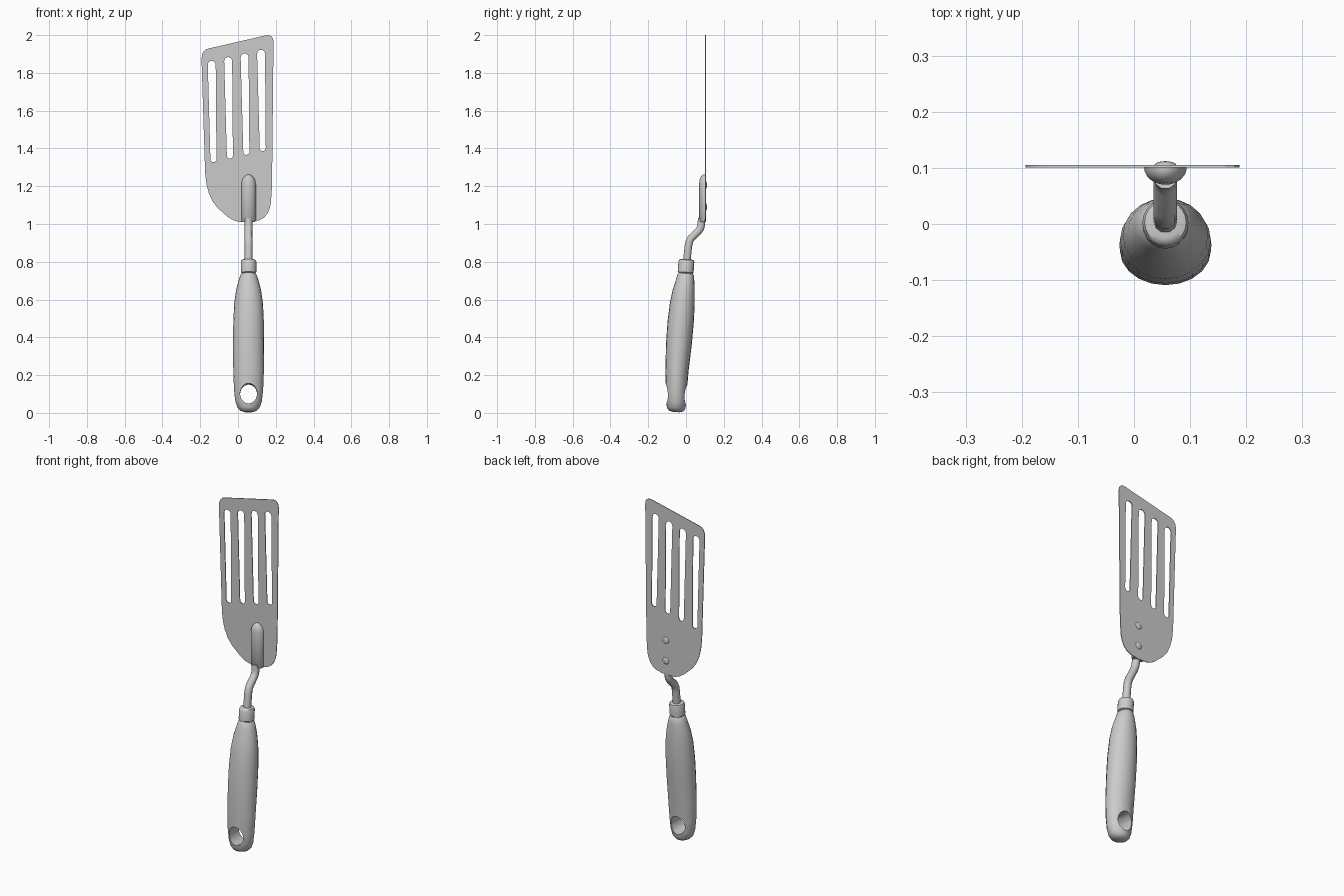
import bpy, bmesh, math

if "Cube" in bpy.data.objects:
    bpy.data.objects.remove(bpy.data.objects["Cube"])

CX = 0.056  # x of the handle axis


def finish(ob, angle=40):
    bpy.ops.object.select_all(action='DESELECT')
    ob.select_set(True)
    bpy.context.view_layer.objects.active = ob
    if ob.type == 'CURVE':
        bpy.ops.object.convert(target='MESH')
        ob = bpy.context.object
    bpy.ops.object.shade_smooth_by_angle(angle=math.radians(angle))
    return ob


def loft(name, rings, n=20, half=False, tilt=0.0):
    """Skin elliptical rings (z, y centre, x radius, y radius); half keeps the front side only."""
    bm = bmesh.new()
    loops = []
    for z, yc, rx, ry in rings:
        loop = []
        for i in range(n):
            a = math.pi + math.pi * i / (n - 1) if half else 2 * math.pi * i / n
            dy = ry * math.sin(a)
            loop.append(bm.verts.new((CX + rx * math.cos(a), yc + dy, z - tilt * dy)))
        loops.append(loop)
    for a, b in zip(loops, loops[1:]):
        for i in range(n):
            j = (i + 1) % n
            bm.faces.new((a[i], a[j], b[j], b[i]))
    bm.faces.new(loops[0])
    bm.faces.new(loops[-1])
    bmesh.ops.recalc_face_normals(bm, faces=bm.faces)
    me = bpy.data.meshes.new(name)
    bm.to_mesh(me)
    bm.free()
    ob = bpy.data.objects.new(name, me)
    bpy.context.collection.objects.link(ob)
    return ob


def add_spline(cu, pts, cyclic):
    sp = cu.splines.new('POLY')
    sp.points.add(len(pts) - 1)
    for p, co in zip(sp.points, pts):
        p.co = (*co, 1)
    sp.use_cyclic_u = cyclic


def slot(xt, zt, xb, zb, rt=0.021, rb=0.016, n=8):
    """Tapered round-ended slot from its top tip to its bottom tip."""
    arc = [math.pi * i / n for i in range(n + 1)]
    top = [(xt + rt * math.cos(a), zt - rt + rt * math.sin(a), 0) for a in arc]
    bot = [(xb - rb * math.cos(a), zb + rb - rb * math.sin(a), 0) for a in arc]
    return top + bot


# Blade: flat outline with four slots
outline = [(-.193, 1.87), (-.191, 1.895), (-.183, 1.912), (-.172, 1.923), (-.156, 1.929),
           (.145, 1.998), (.163, 2.0), (.178, 1.993), (.186, 1.981), (.188, 1.962),
           (.180, 1.20), (.174, 1.11), (.167, 1.08), (.156, 1.055), (.138, 1.034), (.114, 1.02),
           (.06, 1.01), (0, 1.012), (-.028, 1.021), (-.055, 1.038), (-.108, 1.085),
           (-.135, 1.12), (-.155, 1.165), (-.167, 1.21), (-.174, 1.27)]
cu = bpy.data.curves.new("blade", 'CURVE')
cu.dimensions = '2D'
cu.fill_mode = 'BOTH'
cu.extrude = 0.002
add_spline(cu, [(x, z, 0) for x, z in outline], True)
for i in range(4):
    x, dz = -.139 + .087 * i, .0195 * i
    add_spline(cu, slot(x, 1.864 + dz, x + .009, 1.327 + dz), True)
blade = bpy.data.objects.new("blade", cu)
blade.rotation_euler = (math.pi / 2, 0, 0)
blade.location = (0, 0.103, 0)
bpy.context.collection.objects.link(blade)
finish(blade, 30)

# Bent rod between handle and blade
cu = bpy.data.curves.new("rod", 'CURVE')
cu.dimensions = '3D'
cu.bevel_depth = 0.021
cu.bevel_resolution = 3
cu.use_fill_caps = True
add_spline(cu, [(CX, y, z) for y, z in
                [(.002, .78), (.012, .88), (.017, .905), (.027, .925), (.066, .962),
                 (.076, .977), (.081, .995), (.083, 1.03)]], False)
rod = bpy.data.objects.new("rod", cu)
bpy.context.collection.objects.link(rod)
finish(rod, 60)

# Mounting tab in front of the blade
finish(loft("mounting_tab", [(1.01, .101, .034, .026), (1.016, .101, .038, .031),
                             (1.215, .101, .038, .031), (1.238, .101, .032, .028),
                             (1.253, .101, .021, .021), (1.262, .101, .006, .009)],
            n=13, half=True), 50)

# Rivets on the back of the blade
for i, z in enumerate((1.09, 1.207)):
    bpy.ops.mesh.primitive_uv_sphere_add(segments=16, ring_count=8, location=(CX, .104, z))
    rivet = bpy.context.object
    rivet.name = f"rivet_{i + 1}"
    rivet.scale = (.02, .008, .02)
    finish(rivet, 60)

# Collar
finish(loft("collar", [(.72, -.003, .037, .038), (.742, -.002, .037, .038), (.745, -.002, .041, .042),
                       (.80, .002, .041, .042), (.810, .003, .037, .038), (.813, .003, .027, .028)],
            tilt=.06), 50)

# Grip: z, front y, back y, half width
grip_profile = [(.738, -.040, .036, .037), (.731, -.045, .041, .043), (.70, -.054, .044, .053),
                (.65, -.070, .046, .066), (.58, -.085, .046, .076), (.48, -.098, .041, .081),
                (.36, -.106, .030, .082), (.22, -.109, .013, .081), (.12, -.108, .005, .077),
                (.06, -.105, .001, .070), (.027, -.101, -.003, .058), (.011, -.092, -.012, .042),
                (.004, -.07, -.035, .022)]
grip = loft("grip", [(z, (a + b) / 2, w, (b - a) / 2) for z, a, b, w in grip_profile], tilt=.06)

# Hanging hole through the grip
bpy.ops.mesh.primitive_cylinder_add(vertices=24, radius=1, depth=1, location=(CX, -.05, .10),
                                    rotation=(math.pi / 2 - .06, 0, 0))
cutter = bpy.context.object
cutter.name = "hole_cutter"
cutter.scale = (.045, .053, .4)
cutter.hide_render = True
mod = grip.modifiers.new("hole", 'BOOLEAN')
mod.operation = 'DIFFERENCE'
mod.solver = 'EXACT'
mod.object = cutter
bpy.context.view_layer.objects.active = grip
bpy.ops.object.modifier_apply(modifier=mod.name)
bpy.data.objects.remove(cutter)
finish(grip, 50)
